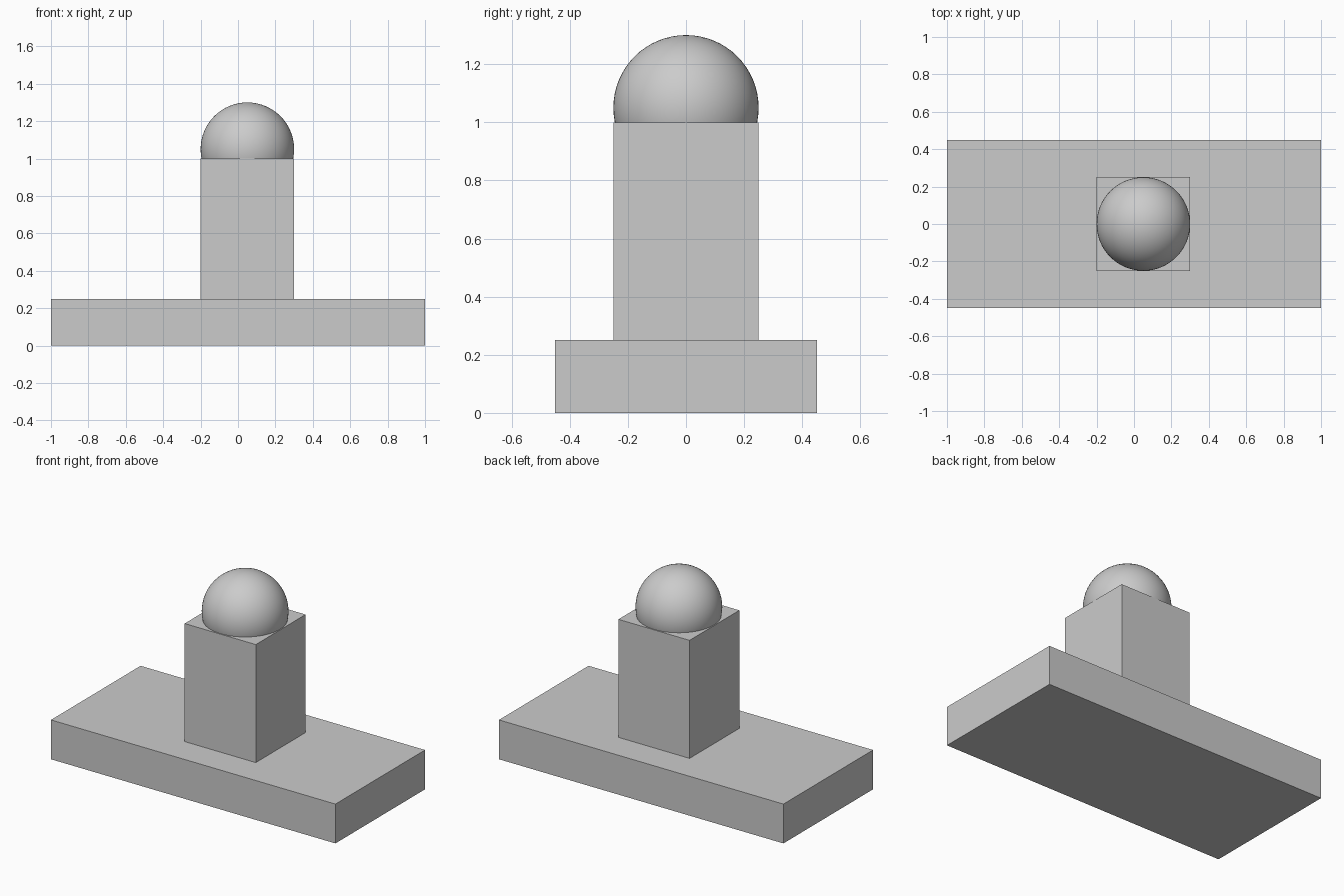
import bpy

# Remove the default cube
default = bpy.data.objects.get("Cube")
if default:
    bpy.data.objects.remove(default, do_unlink=True)

# Single plain grey
GREY = (0.6, 0.6, 0.6, 1.0)
grey = bpy.data.materials.new("plain_grey")
grey.use_nodes = True
grey.diffuse_color = GREY
grey.node_tree.nodes["Principled BSDF"].inputs["Base Color"].default_value = GREY


def finish(name):
    obj = bpy.context.object
    obj.name = name
    obj.data.name = name
    obj.data.materials.append(grey)
    return obj


def box(name, x, y, bottom, size):
    """Box standing on the given height."""
    bpy.ops.mesh.primitive_cube_add(size=1, location=(x, y, bottom + size[2] / 2))
    obj = finish(name)
    obj.scale = size
    bpy.ops.object.transform_apply(location=False, rotation=False, scale=True)
    return obj


# Wide base slab
box("base_slab", 0, 0, 0, (2.0, 0.9, 0.25))

# Square pillar, slightly off centre
box("pillar", 0.05, 0, 0.25, (0.5, 0.5, 0.75))

# Ball sunk into the pillar top
bpy.ops.mesh.primitive_uv_sphere_add(
    segments=64, ring_count=32, radius=0.25, location=(0.05, 0, 1.05))
finish("ball")
bpy.ops.object.shade_smooth()
